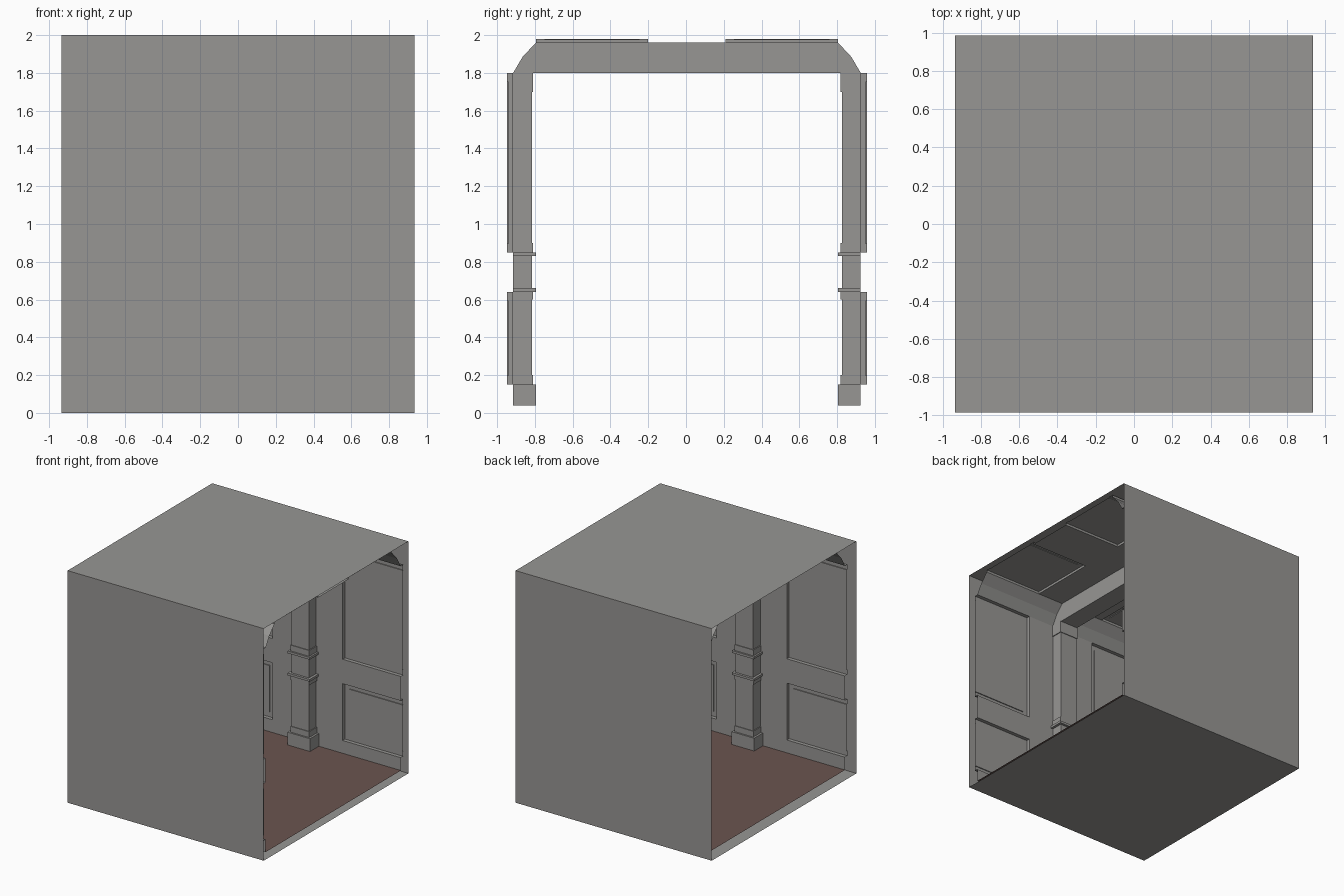
import bpy, bmesh
from mathutils import Vector

if "Cube" in bpy.data.objects:
    bpy.data.objects.remove(bpy.data.objects["Cube"], do_unlink=True)


def material(name, rgb):
    m = bpy.data.materials.new(name)
    m.use_nodes = True
    m.diffuse_color = (*rgb, 1)
    m.node_tree.nodes["Principled BSDF"].inputs["Base Color"].default_value = (*rgb, 1)
    return m


GREY = material("warm grey plaster", (0.31, 0.305, 0.295))
CARPET = material("brown red carpet", (0.145, 0.089, 0.08))

# Shared room dimensions
CX = 0.015                          # middle of the interior along the passage
X0, X1 = CX - 0.89, CX + 0.89       # open ends of the interior
BACK, FRONT = 0.925, -0.915         # inner wall planes
FLOOR, SPRING, CEILING = 0.04, 1.8, 1.96
PANEL_GAP = 0.335                   # half distance between neighbouring panels
ROOM = Vector((CX, 0, 1))


def finish(bm, name, mat):
    bmesh.ops.remove_doubles(bm, verts=bm.verts, dist=0.0001)
    mesh = bpy.data.meshes.new(name)
    bm.to_mesh(mesh)
    bm.free()
    mesh.materials.append(mat)
    ob = bpy.data.objects.new(name, mesh)
    bpy.context.collection.objects.link(ob)
    return ob


def quad(bm, pts, toward, away=False):
    """Add a face whose normal points toward (or away from) a point."""
    f = bm.faces.new([bm.verts.new(p) for p in pts])
    f.normal_update()
    facing = f.normal.dot(Vector(toward) - f.calc_center_median()) > 0
    if facing == away:
        f.normal_flip()


def box(bm, x0, x1, y0, y1, z0, z1):
    r = bmesh.ops.create_cube(bm, size=1)
    for v in r["verts"]:
        c = v.co
        v.co = (x1 if c.x > 0 else x0, y1 if c.y > 0 else y0, z1 if c.z > 0 else z0)


def panelled(name, place, bands, depth):
    """Flat surface along the passage; place(x, v, d) maps it into the room.
    bands: (v0, v1, has_panels)."""
    bm = bmesh.new()

    def rect(a, b, v0, v1, d):
        quad(bm, [place(a, v0, d), place(b, v0, d), place(b, v1, d), place(a, v1, d)], ROOM)

    def rim(end, inner, v0, v1, d0, d1, outward):
        # three sides of a recess or raised field that is open at the end
        mid = place((end + inner) / 2, (v0 + v1) / 2, (d0 + d1) / 2)
        for p, q in (((end, v0), (inner, v0)), ((inner, v0), (inner, v1)), ((inner, v1), (end, v1))):
            quad(bm, [place(*p, d0), place(*q, d0), place(*q, d1), place(*p, d1)], mid, outward)

    for v0, v1, has_panels in bands:
        if not has_panels:
            rect(X0, X1, v0, v1, 0)
            continue
        rect(CX - PANEL_GAP, CX + PANEL_GAP, v0, v1, 0)
        for side, end in ((-1, X0), (1, X1)):
            inner = CX + side * PANEL_GAP
            field = inner + side * 0.045
            f0, f1 = v0 + 0.045, v1 - 0.045
            rise = depth * 0.75
            rim(end, inner, v0, v1, 0, depth, False)
            rect(inner, field, v0, v1, depth)
            rect(field, end, v0, f0, depth)
            rect(field, end, f1, v1, depth)
            rim(end, field, f0, f1, rise, depth, True)
            rect(field, end, f0, f1, rise)
    return finish(bm, name, GREY)


# Outer shell, open at both ends
bm = bmesh.new()
box(bm, -0.935, 0.935, -0.985, 0.985, 0, 2)
bm.normal_update()
bmesh.ops.delete(bm, geom=[f for f in bm.faces if abs(f.normal.x) > 0.5], context="FACES_ONLY")
finish(bm, "outer_shell", GREY)

# Carpeted floor
bm = bmesh.new()
quad(bm, [(X0, FRONT, FLOOR), (X1, FRONT, FLOOR), (X1, BACK, FLOOR), (X0, BACK, FLOOR)], ROOM)
finish(bm, "carpet_floor", CARPET)

# Panelled walls and ceiling
wall_bands = [(FLOOR, 0.15, False), (0.15, 0.64, True), (0.64, 0.85, False), (0.85, SPRING, True)]
panelled("front_wall", lambda x, v, d: (x, FRONT - d, v), wall_bands, 0.032)
panelled("back_wall", lambda x, v, d: (x, BACK + d, v), wall_bands, 0.032)
panelled("ceiling", lambda x, v, d: (x, v, CEILING + d),
         [(FRONT + 0.12, -0.2, True), (-0.2, 0.21, False), (0.21, BACK - 0.12, True)], 0.02)

# Coves joining walls to ceiling
cove = [(0, SPRING), (0.05, 1.885), (0.12, CEILING)]
for name, y, s in (("front_cove", FRONT, 1), ("back_cove", BACK, -1)):
    bm = bmesh.new()
    for (a, za), (b, zb) in zip(cove, cove[1:]):
        quad(bm, [(X0, y + s * a, za), (X1, y + s * a, za),
                  (X1, y + s * b, zb), (X0, y + s * b, zb)], ROOM)
    finish(bm, name, GREY)

# Ceiling beam following the cove outline
bm = bmesh.new()
outline = [(FRONT + a, z) for a, z in cove] + [(BACK - a, z) for a, z in reversed(cove)]
face = bm.faces.new([bm.verts.new((CX - 0.085, y, z)) for y, z in outline])
ext = bmesh.ops.extrude_face_region(bm, geom=[face])
for v in ext["geom"]:
    if isinstance(v, bmesh.types.BMVert):
        v.co.x = CX + 0.085
bmesh.ops.recalc_face_normals(bm, faces=bm.faces)
finish(bm, "ceiling_beam", GREY)

# Pilasters: stacked blocks of (bottom, top, projection, half width)
blocks = [
    (FLOOR, 0.15, 0.12, 0.108),     # plinth
    (0.15, 0.2, 0.106, 0.09),       # lower collar
    (0.2, 0.6, 0.1, 0.083),         # lower shaft
    (0.6, 0.64, 0.106, 0.09),
    (0.64, 0.66, 0.12, 0.105),      # ring
    (0.66, 0.83, 0.1, 0.083),       # middle shaft
    (0.83, 0.85, 0.12, 0.105),      # ring
    (0.85, 0.9, 0.106, 0.09),
    (0.9, 1.7, 0.1, 0.083),         # upper shaft
    (1.7, SPRING, 0.106, 0.09),     # capital
]
for name, wall, s in (("front_pilaster", FRONT, 1), ("back_pilaster", BACK, -1)):
    bm = bmesh.new()
    for z0, z1, out, half in blocks:
        y0, y1 = sorted((wall, wall + s * out))
        part = bmesh.new()
        box(part, CX - half, CX + half, y0, y1, z0, z1)
        tmp = bpy.data.meshes.new("block")
        part.to_mesh(tmp)
        part.free()
        bm.from_mesh(tmp)
        bpy.data.meshes.remove(tmp)
    finish(bm, name, GREY)
